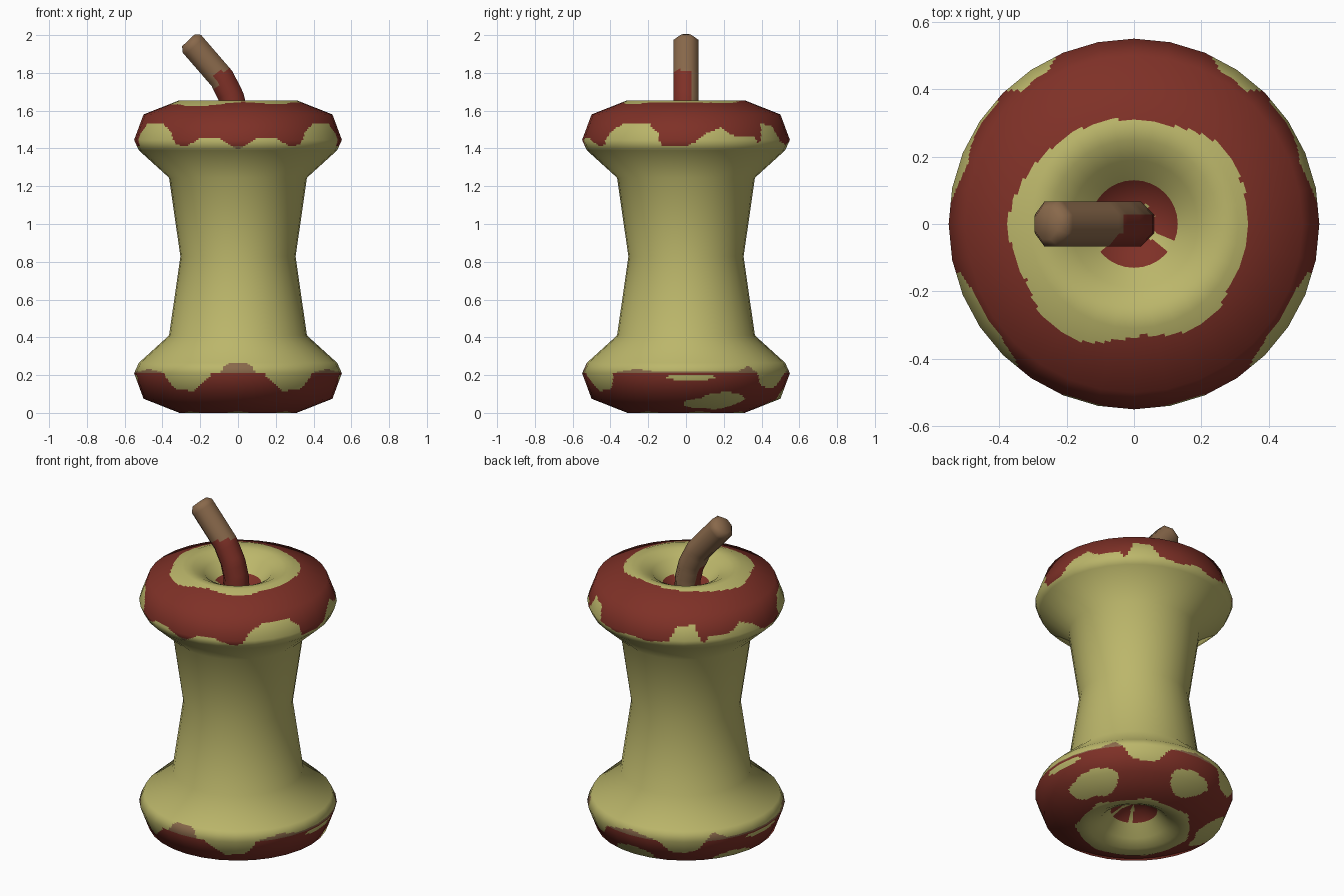
import bpy
import math
from mathutils import Vector

if "Cube" in bpy.data.objects:
    bpy.data.objects.remove(bpy.data.objects["Cube"])


def material(name, rgb):
    m = bpy.data.materials.new(name)
    m.diffuse_color = (*rgb, 1)
    m.use_nodes = True
    m.node_tree.nodes["Principled BSDF"].inputs["Base Color"].default_value = m.diffuse_color
    return m


FLESH = material("pale_green_flesh", (0.50, 0.47, 0.145))
RED = material("red_skin", (0.21, 0.03, 0.02))
BROWN = material("brown", (0.25, 0.14, 0.07))


def make_object(name, verts, faces, indices, mats):
    me = bpy.data.meshes.new(name)
    me.from_pydata(verts, [], faces)
    for m in mats:
        me.materials.append(m)
    for p, k in zip(me.polygons, indices):
        p.material_index = k
        p.use_smooth = True
    ob = bpy.data.objects.new(name, me)
    bpy.context.collection.objects.link(ob)
    return ob


def lookup(table, t):
    """Piecewise linear table lookup."""
    if t <= table[0][0]:
        return table[0][1]
    for (a, va), (b, vb) in zip(table, table[1:]):
        if t <= b:
            return va + (vb - va) * (t - a) / (b - a)
    return table[-1][1]


# Skin borders: angle in degrees -> height or radius (heights mirror in x)
TOP_EDGE = [(-90, 1.39), (-79, 1.46), (-68, 1.45), (-59, 1.41), (-53, 1.42), (-48, 1.49),
            (-40, 1.53), (-22, 1.53), (-16, 1.48), (-14, 1.415), (0, 1.415), (5, 1.43),
            (11, 1.48), (21, 1.51), (27, 1.47), (42, 1.46), (45, 1.42), (50, 1.53),
            (61, 1.52), (65, 1.44), (78, 1.42), (90, 1.44)]
LOW_EDGE = [(-90, .265), (-83, .26), (-80, .21), (-75, .205), (-67, .14), (-62, .115),
            (-49, .13), (-44, .21), (-30, .235), (-15, .215), (0, .215), (30, .22),
            (38, .25), (43, .22), (48, .15), (57, .13), (65, .14), (72, .21), (90, .24)]
CROWN = [(0, .34), (45, .345), (70, .31), (90, .31), (135, .33), (150, .345), (180, .375),
         (208, .36), (225, .385), (245, .385), (260, .35), (275, .33), (300, .36),
         (312, .36), (325, .34), (360, .34)]


def skin(p):
    r = math.hypot(p.x, p.y)
    a = math.degrees(math.atan2(p.y, abs(p.x)))
    if p.z > 0.83:
        full = math.degrees(math.atan2(p.y, p.x)) % 360
        if p.z > 1.58 and r < lookup(CROWN, full):
            return 0
        if p.z < lookup(TOP_EDGE, a):
            return 0
        return 2 if p.z < 1.41 else 1
    if p.z > lookup(LOW_EDGE, a) or (p.z < 0.08 and r < .31 + .015 * math.sin(math.radians(7 * a))):
        return 0
    # bare patches near the bottom
    for ca, cz, ha, hz in ((24, .065, 15, .045), (10, .09 - .04, 12, .025),
                           (3, .188, 14, .016), (90, .08, 15, .05)):
        if ((a - ca) / ha) ** 2 + ((p.z - cz) / hz) ** 2 < 1:
            return 0
    return 2 if p.z > .213 else 1


# Core: turned hourglass profile, symmetric top to bottom
half = [(.003, 1.50), (.07, 1.51), (.13, 1.55), (.19, 1.615), (.25, 1.645), (.31, 1.655),
        (.50, 1.58), (.55, 1.445), (.525, 1.39), (.365, 1.245)]
steps = [1, 1, 1, 1, 1, 20, 14, 7, 1, 1]
prof = half + [(.305, .8275)] + [(r, 1.655 - z) for r, z in reversed(half)]
steps = steps + steps[::-1]
# extra cuts where the low border runs over the shoulder
SIDES, SUB = 32, 8
N = SIDES * SUB
pts = [Vector(p) for p in prof]
seg = [Vector((-(b - a).y, (b - a).x)) for a, b in zip(pts, pts[1:])]
nrm = [(seg[max(i - 1, 0)] + seg[min(i, len(seg) - 1)]).normalized() for i in range(len(pts))]
nrm[0], nrm[-1] = Vector((0, 1)), Vector((0, -1))
rows = []
for i, n in enumerate(steps):
    for k in range(n):
        rows.append((pts[i].lerp(pts[i + 1], k / n), nrm[i].lerp(nrm[i + 1], k / n).normalized()))
rows.append((pts[-1], nrm[-1]))

ring = [Vector((math.cos(2 * math.pi * s / SIDES), math.sin(2 * math.pi * s / SIDES)))
        for s in range(SIDES + 1)]
verts, normals, faces = [], [], []
for p, n in rows:
    for s in range(SIDES):
        for k in range(SUB):
            d = ring[s].lerp(ring[s + 1], k / SUB)
            u = d.normalized()
            verts.append(Vector((d.x * p.x, d.y * p.x, p.y)))
            normals.append((u.x * n.x, u.y * n.x, n.y))
for i in range(len(rows) - 1):
    for j in range(N):
        k = (j + 1) % N
        faces.append((i * N + j, (i + 1) * N + j, (i + 1) * N + k, i * N + k))
idx = [skin(sum((verts[v] for v in f), Vector()) / 4) for f in faces]
last = (len(rows) - 1) * N
faces += [tuple(range(N)), tuple(range(last + N - 1, last - 1, -1))]
idx += [0, 0]
core = make_object("apple_core", verts, faces, idx, (FLESH, RED, BROWN))
core.data.normals_split_custom_set_from_vertices(normals)

# Stem: bent eight-sided tube with a bevelled tip
path = [Vector(p) for p in ((-.008, 0, 1.49), (-.012, 0, 1.58), (-.035, 0, 1.67),
                            (-.085, 0, 1.77), (-.245, 0, 1.955), (-.262, 0, 1.973))]
radii = [.073, .073, .073, .073, .073, .05]
cuts = [2, 4, 5, 12, 1]
tang = [(path[min(i + 1, 5)] - path[max(i - 1, 0)]).normalized() for i in range(6)]
tang[4] = tang[5]
verts, faces = [], []
rings = []
for i, n in enumerate(cuts):
    for k in range(n):
        t = k / n
        rings.append((path[i].lerp(path[i + 1], t), radii[i] + (radii[i + 1] - radii[i]) * t,
                      tang[i].lerp(tang[i + 1], t).normalized()))
rings.append((path[5], radii[5], tang[5]))
side = Vector((0, 1, 0))
for c, r, t in rings:
    out = side.cross(t)
    for s in range(8):
        a = math.pi * (2 * s + 1) / 8
        verts.append(c + r * (out * math.cos(a) + side * math.sin(a)))
for i in range(len(rings) - 1):
    for s in range(8):
        q = (s + 1) % 8
        faces.append((i * 8 + s, i * 8 + q, i * 8 + 8 + q, i * 8 + 8 + s))
last = (len(rings) - 1) * 8
faces += [tuple(range(7, -1, -1)), tuple(range(last, last + 8))]
idx = []
for f in faces:
    c = sum((verts[v] for v in f), Vector()) / len(f)
    idx.append(1 if c.z < 1.815 and c.x > -.115 and c.y < .045 else 0)
stem = make_object("stem", verts, faces, idx, (BROWN, RED))
bpy.context.view_layer.objects.active = stem
stem.select_set(True)
bpy.ops.object.shade_smooth_by_angle(angle=math.radians(50))
